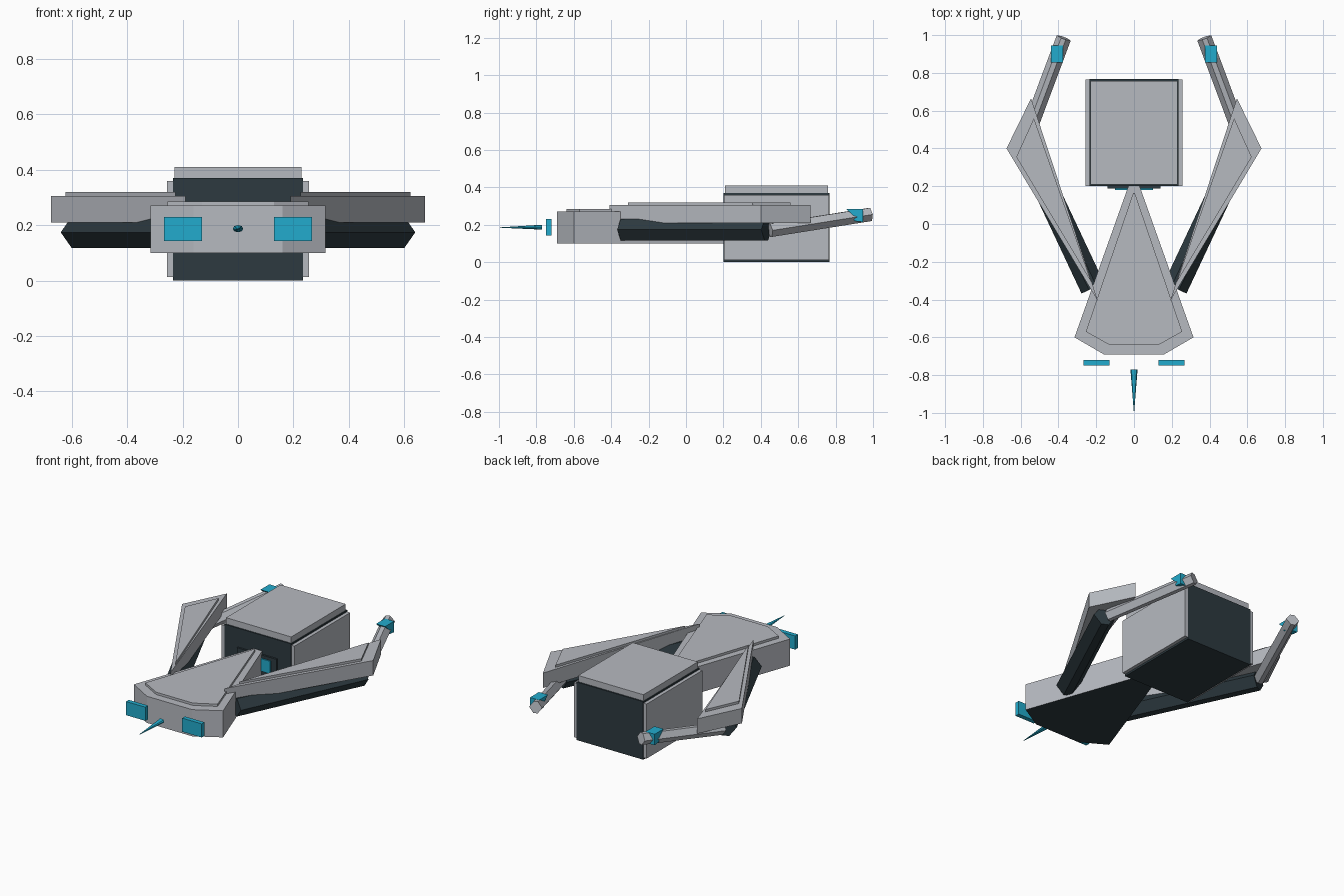
import bpy
import bmesh
import math
from mathutils import Vector

if "Cube" in bpy.data.objects:
    bpy.data.objects.remove(bpy.data.objects["Cube"])


def material(name, rgb):
    m = bpy.data.materials.new(name)
    m.diffuse_color = (*rgb, 1)
    m.use_nodes = True
    m.node_tree.nodes["Principled BSDF"].inputs["Base Color"].default_value = m.diffuse_color
    return m


GREY = material("hull_grey", (0.47, 0.49, 0.53))
DARK = material("dark_slate", (0.026, 0.042, 0.051))
TEAL = material("bright_teal", (0.016, 0.41, 0.61))


def finish(name, bm, *mats, rule=None):
    bmesh.ops.recalc_face_normals(bm, faces=bm.faces)
    bm.normal_update()
    for f in bm.faces:
        f.material_index = rule(f) if rule else 0
    me = bpy.data.meshes.new(name)
    bm.to_mesh(me)
    bm.free()
    for m in mats:
        me.materials.append(m)
    ob = bpy.data.objects.new(name, me)
    bpy.context.collection.objects.link(ob)
    return ob


def loft(name, start, end, *mats, rule=None):
    """Closed solid between two matching rings of points."""
    bm = bmesh.new()
    a = [bm.verts.new(p) for p in start]
    b = [bm.verts.new(p) for p in end]
    n = len(a)
    bm.faces.new(a)
    bm.faces.new(b)
    for i in range(n):
        j = (i + 1) % n
        bm.faces.new((a[i], a[j], b[j], b[i]))
    return finish(name, bm, *mats, rule=rule)


def slab(name, outline, z0, z1, *mats, rule=None):
    return loft(name, [(x, y, z0) for x, y in outline],
                [(x, y, z1) for x, y in outline], *mats, rule=rule)


def box(name, x0, x1, y0, y1, z0, z1, mat):
    return slab(name, [(x0, y0), (x1, y0), (x1, y1), (x0, y1)], z0, z1, mat)


def beam(name, p, q, section, mat):
    """Straight bar from p to q; section holds (sideways, up) offsets."""
    p, q = Vector(p), Vector(q)
    d = (q - p).normalized()
    side = d.cross(Vector((0, 0, 1))).normalized()
    up = side.cross(d)
    ring = [side * u + up * v for u, v in section]
    return loft(name, [p + r for r in ring], [q + r for r in ring], mat)


def both(half):
    """Complete a half outline by reflecting it over x = 0."""
    return half + [(-x, y) for x, y in reversed(half)]


# Wedge-shaped cockpit hull with dark underside and raised top plate
slab("cockpit_hull", both([(0.03, 0.20), (0.315, -0.60), (0.16, -0.69)]),
     0.10, 0.27, GREY, DARK, rule=lambda f: 1 if f.normal.z < -0.9 else 0)
slab("cockpit_top_plate", both([(0.004, 0.165), (0.255, -0.57), (0.13, -0.64)]),
     0.265, 0.285, GREY)

# Nose spike
tip_ring = [(math.cos(i * math.pi / 4), math.sin(i * math.pi / 4)) for i in range(8)]
loft("nose_spike",
     [(0.019 * c, -0.77, 0.187 + 0.013 * s) for c, s in tip_ring],
     [(0.001 * c, -0.995, 0.185 + 0.001 * s) for c, s in tip_ring], TEAL)

# Cargo container: dark core, lid, coupling
box("container_core", -0.235, 0.235, 0.20, 0.767, 0.0, 0.37, DARK)
box("container_lid", -0.23, 0.23, 0.208, 0.758, 0.365, 0.41, GREY)
box("coupling_frame", -0.14, 0.14, 0.188, 0.203, 0.12, 0.25, DARK)
box("coupling_light", -0.10, 0.10, 0.18, 0.19, 0.15, 0.23, TEAL)

HEX = [(0.066, 0.0), (0.022, 0.057), (-0.022, 0.057),
       (-0.066, 0.0), (-0.022, -0.057), (0.022, -0.057)]
THIN_HEX = [(u * 0.6, v * 0.62) for u, v in HEX]

for s, tag in ((1, "right"), (-1, "left")):
    # Container side panels
    box(f"container_panel_{tag}", s * 0.23, s * 0.257, 0.202, 0.765, 0.012, 0.36, GREY)

    # Front lamp plates
    box(f"front_lamp_{tag}", s * 0.13, s * 0.267, -0.748, -0.72, 0.143, 0.23, TEAL)

    # Arm shell and its raised plate
    slab(f"arm_shell_{tag}",
         [(s * x, y) for x, y in ((0.19, -0.41), (0.675, 0.40), (0.545, 0.665))],
         0.21, 0.305, GREY)
    slab(f"arm_top_plate_{tag}",
         [(s * x, y) for x, y in ((0.225, -0.31), (0.623, 0.355), (0.53, 0.56))],
         0.30, 0.32, GREY)

    # Dark strut under the arm
    beam(f"arm_strut_{tag}", (s * 0.218, -0.34, 0.174), (s * 0.58, 0.43, 0.174),
         HEX, DARK)

    # Rising forearm
    beam(f"forearm_{tag}", (s * 0.572, 0.45, 0.17), (s * 0.372, 0.985, 0.255),
         THIN_HEX, GREY)

    # Notched gripper light at the forearm tip
    notch = [(0.855, 0.285), (0.945, 0.285), (0.945, 0.215), (0.90, 0.22), (0.895, 0.25)]
    loft(f"gripper_{tag}", [(s * 0.376, y, z) for y, z in notch],
         [(s * 0.44, y, z) for y, z in notch], TEAL)
